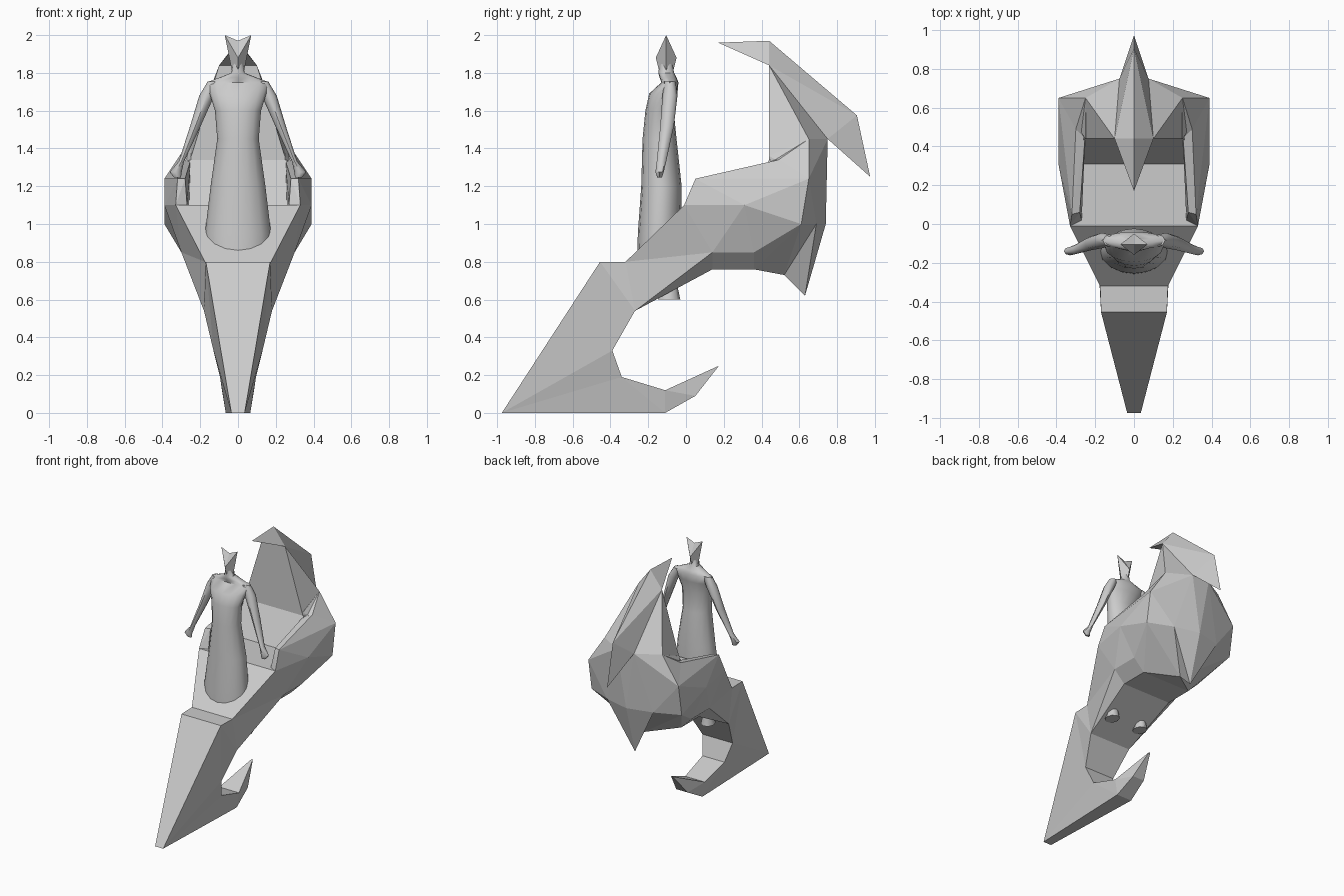
import bpy, bmesh, math

if "Cube" in bpy.data.objects:
    bpy.data.objects.remove(bpy.data.objects["Cube"])


def finish(name, bm, mirror=False, smooth=False):
    bmesh.ops.recalc_face_normals(bm, faces=bm.faces[:])
    me = bpy.data.meshes.new(name)
    bm.to_mesh(me)
    bm.free()
    ob = bpy.data.objects.new(name, me)
    bpy.context.collection.objects.link(ob)
    if mirror:
        ob.modifiers.new("mirror", 'MIRROR').use_axis[0] = True
    if smooth:
        bpy.ops.object.select_all(action='DESELECT')
        ob.select_set(True)
        bpy.context.view_layer.objects.active = ob
        bpy.ops.object.shade_smooth_by_angle(angle=math.radians(50))
    return ob


def solid(name, pts, halves=False):
    """Faceted convex block; halves=True builds one side and mirrors it."""
    bm = bmesh.new()
    allp = set(pts)
    if not halves:
        allp |= {(-x, y, z) for x, y, z in pts}
    for p in sorted(allp):
        bm.verts.new(p)
    res = bmesh.ops.convex_hull(bm, input=bm.verts[:])
    inner = [g for g in res["geom_interior"] if isinstance(g, bmesh.types.BMVert)]
    if inner:
        bmesh.ops.delete(bm, geom=inner, context='VERTS')
    bmesh.ops.dissolve_limit(bm, angle_limit=0.02, verts=bm.verts[:], edges=bm.edges[:])
    return finish(name, bm, mirror=halves)


def side_profile(name, pts):
    """Closed (half width, y, z) outline spanned from left to right."""
    bm = bmesh.new()
    r = [bm.verts.new(p) for p in pts]
    l = [bm.verts.new((-x, y, z)) for x, y, z in pts]
    caps = [bm.faces.new(r), bm.faces.new(l[::-1])]
    n = len(pts)
    for i in range(n):
        j = (i + 1) % n
        bm.faces.new((r[i], l[i], l[j], r[j]))
    bmesh.ops.recalc_face_normals(bm, faces=bm.faces[:])
    bmesh.ops.triangulate(bm, faces=caps)
    return finish(name, bm)


def loft(name, rings, n=12, mirror=False):
    """Stack of horizontal ellipses (x, y, z, rx, ry)."""
    bm = bmesh.new()
    loops = []
    for x, y, z, rx, ry in rings:
        loops.append([bm.verts.new((x + rx * math.cos(2 * math.pi * k / n),
                                    y + ry * math.sin(2 * math.pi * k / n), z))
                      for k in range(n)])
    for a, b in zip(loops, loops[1:]):
        for k in range(n):
            m = (k + 1) % n
            bm.faces.new((a[k], a[m], b[m], b[k]))
    bm.faces.new(loops[0][::-1])
    bm.faces.new(loops[-1])
    return finish(name, bm, mirror, smooth=True)


# prow, hooked runner and deck in one variable-width outline
side_profile("prow_and_deck", [
    (.035, -.975, 0), (.17, -.455, .80), (.175, -.32, .80), (.33, -.01, 1.10),
    (.39, .31, 1.10), (.39, .61, 1.0), (.30, .36, .85), (.30, .14, .85),
    (.18, -.27, .54), (.13, -.39, .33), (.095, -.34, .19), (.085, -.11, .12),
    (.006, .175, .25), (.05, .05, .09), (.065, -.11, 0)])

# chamfered underside
solid("keel_front", [(.18, -.27, .54), (.21, .14, .76), (.30, .14, .85),
                     (.15, -.1, .8)])
solid("keel_middle", [(.21, .14, .76), (.21, .36, .76), (.30, .14, .85),
                      (.30, .36, .85)])
solid("keel_rear", [(.21, .36, .76), (.30, .36, .85), (.39, .61, 1.0),
                    (.2, .69, 1.0), (0, .52, .73)])
solid("rear_spike", [(.2, .69, 1.0), (0, .74, 1.0), (0, .63, .62),
                     (0, .52, .73), (0, .45, .95)])

# seat back, sloped seat and arms
solid("seat_back_base", [(.39, .61, 1.0), (.39, .65, 1.24), (.25, .65, 1.45),
                         (.075, .75, 1.45), (0, .74, 1.0), (.2, .69, 1.0),
                         (.25, .44, 1.36), (.25, .44, 1.05)])
solid("seat_back", [(.25, .65, 1.45), (.075, .75, 1.45), (.25, .44, 1.35),
                    (.10, .44, 1.84)])
solid("seat_slope", [(.26, .31, 1.10), (.26, .44, 1.34), (.26, .5, 1.34),
                     (.26, .5, 1.05)])
solid("arm_front", [(.33, -.01, 1.10), (.27, .02, 1.10), (.32, .05, 1.24),
                    (.28, .06, 1.24), (.25, .49, 1.34), (.30, .49, 1.34),
                    (.39, .31, 1.10), (.39, .65, 1.24), (.39, .61, 1.0),
                    (.25, .55, 1.05)], halves=True)
solid("arm_rear", [(.25, .44, 1.33), (.30, .49, 1.34), (.25, .65, 1.45),
                   (.39, .65, 1.24), (.39, .61, 1.0), (.25, .55, 1.05)], halves=True)

# ridged crest over the seat back
peak, bend = (0, .44, 1.97), (0, .905, 1.575)
upper, lower = (.10, .44, 1.84), (.075, .75, 1.45)
solid("crest_front", [(0, .17, 1.96), peak, upper])
solid("crest_middle", [peak, upper, lower, bend])
solid("crest_tail", [lower, bend, (0, .975, 1.25)])

# standing robed figure
loft("robe", [(0, -.14, .75, .17, .12), (0, -.14, .95, .175, .115),
              (0, -.13, 1.2, .145, .107), (0, -.14, 1.45, .11, .09),
              (0, -.14, 1.6, .122, .075), (0, -.12, 1.69, .15, .075),
              (0, -.085, 1.75, .165, .045), (0, -.095, 1.775, .10, .045),
              (0, -.105, 1.80, .035, .042), (0, -.105, 1.87, .025, .03)], n=16)
loft("arm", [(.125, -.085, 1.755, .035, .03), (.165, -.085, 1.68, .04, .04),
             (.225, -.10, 1.52, .028, .036), (.30, -.13, 1.33, .014, .025),
             (.33, -.14, 1.275, .032, .022), (.32, -.14, 1.245, .018, .012)],
     n=8, mirror=True)
loft("foot", [(.13, -.09, .60, .05, .06), (.13, -.08, .67, .035, .035),
              (.12, -.09, .76, .03, .04)], n=8, mirror=True)
solid("head_and_crown", [(.07, -.105, 2.0), (0, -.105, 1.97), (0, -.16, 1.88),
                         (0, -.05, 1.88), (.042, -.105, 1.87),
                         (.03, -.105, 1.80), (0, -.14, 1.80), (0, -.07, 1.80)],
      halves=True)
